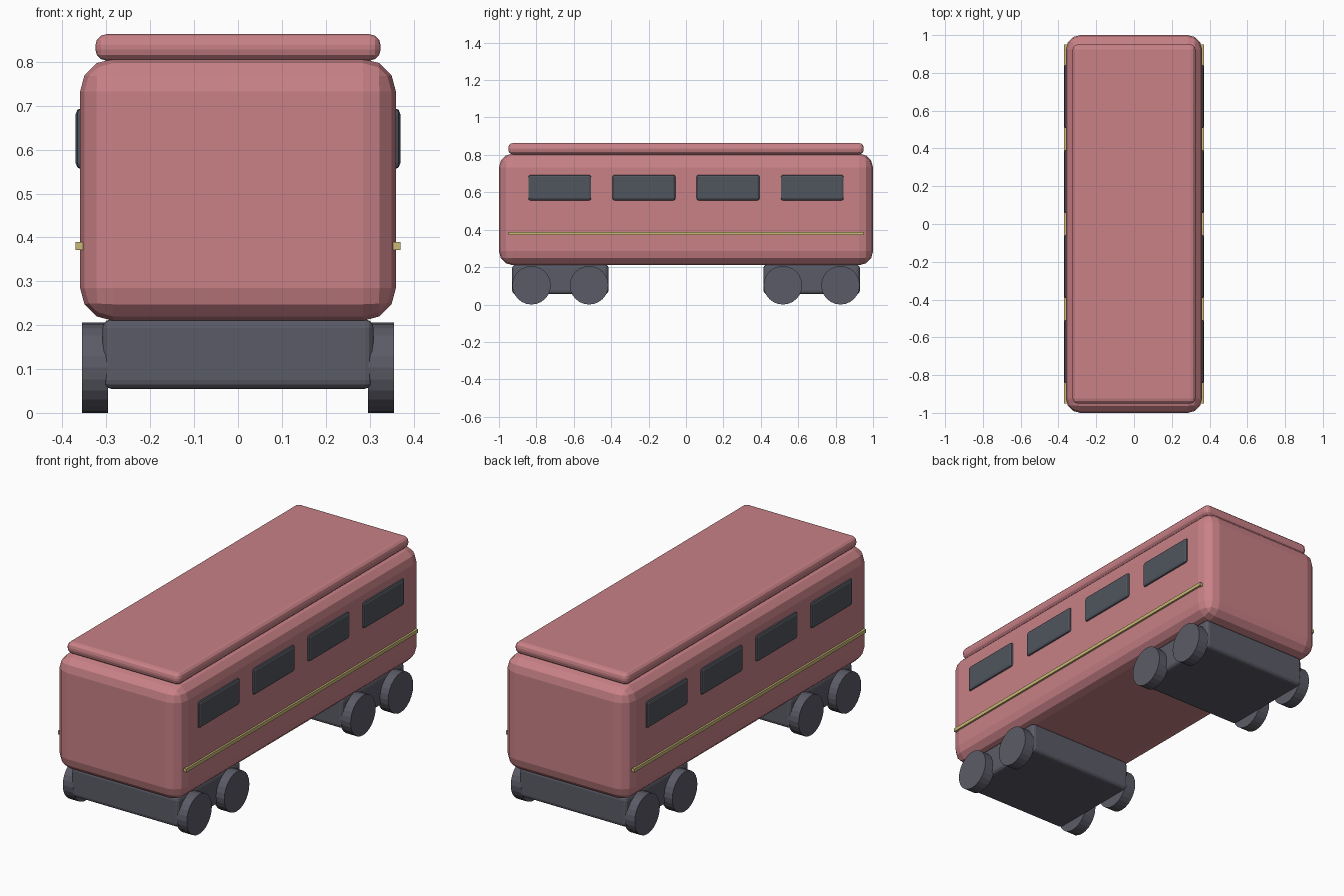
import bpy
from math import pi

if "Cube" in bpy.data.objects:
    bpy.data.objects.remove(bpy.data.objects["Cube"], do_unlink=True)


def material(name, r, g, b):
    m = bpy.data.materials.new(name)
    m.use_nodes = True
    m.diffuse_color = (r, g, b, 1)
    m.node_tree.nodes["Principled BSDF"].inputs["Base Color"].default_value = (r, g, b, 1)
    return m


pink = material("dusty pink paint", 0.58, 0.22, 0.24)
slate = material("slate grey metal", 0.105, 0.105, 0.135)
glass = material("dark window glass", 0.08, 0.09, 0.11)
brass = material("pale brass trim", 0.58, 0.48, 0.18)


def box(name, low, high, mat, bevel=0, segments=3):
    """Box spanning two corners, with optional rounded edges."""
    bpy.ops.mesh.primitive_cube_add(
        size=1, location=[(a + b) / 2 for a, b in zip(low, high)])
    ob = bpy.context.object
    ob.name = name
    ob.scale = [b - a for a, b in zip(low, high)]
    bpy.ops.object.transform_apply(location=False, rotation=False, scale=True)
    ob.data.materials.append(mat)
    if bevel:
        mod = ob.modifiers.new("rounded edges", "BEVEL")
        mod.width = bevel
        mod.segments = segments
    return ob


# Carriage body and raised roof
box("carriage_body", (-0.36, -1, 0.21), (0.36, 1, 0.807), pink, 0.075)
box("roof", (-0.325, -0.95, 0.803), (0.325, 0.95, 0.863), pink, 0.025)

# Windows and trim rails on both sides
for side, label in ((1, "left"), (-1, "right")):
    inner, outer = sorted((side * 0.33, side * 0.37))
    for i in range(4):
        y = -0.675 + i * 0.45
        box(f"{label}_window_{i + 1}", (inner, y - 0.17, 0.555),
            (outer, y + 0.17, 0.695), glass, 0.014, 2)
    inner, outer = sorted((side * 0.352, side * 0.37))
    box(f"{label}_trim_rail", (inner, -0.95, 0.371), (outer, 0.95, 0.389), brass)

# Bogies with four wheels each
for end, place in ((-1, "front"), (1, "rear")):
    middle = end * 0.672
    box(f"{place}_bogie", (-0.309, middle - 0.258, 0.055),
        (0.309, middle + 0.258, 0.213), slate, 0.02)
    for side, label in ((1, "left"), (-1, "right")):
        for axle in (-1, 1):
            bpy.ops.mesh.primitive_cylinder_add(
                vertices=24, radius=0.103, depth=0.06,
                location=(side * 0.326, middle + axle * 0.154, 0.103),
                rotation=(0, pi / 2, 0))
            wheel = bpy.context.object
            wheel.name = f"{place}_{label}_wheel_{'a' if axle < 0 else 'b'}"
            wheel.data.materials.append(slate)
